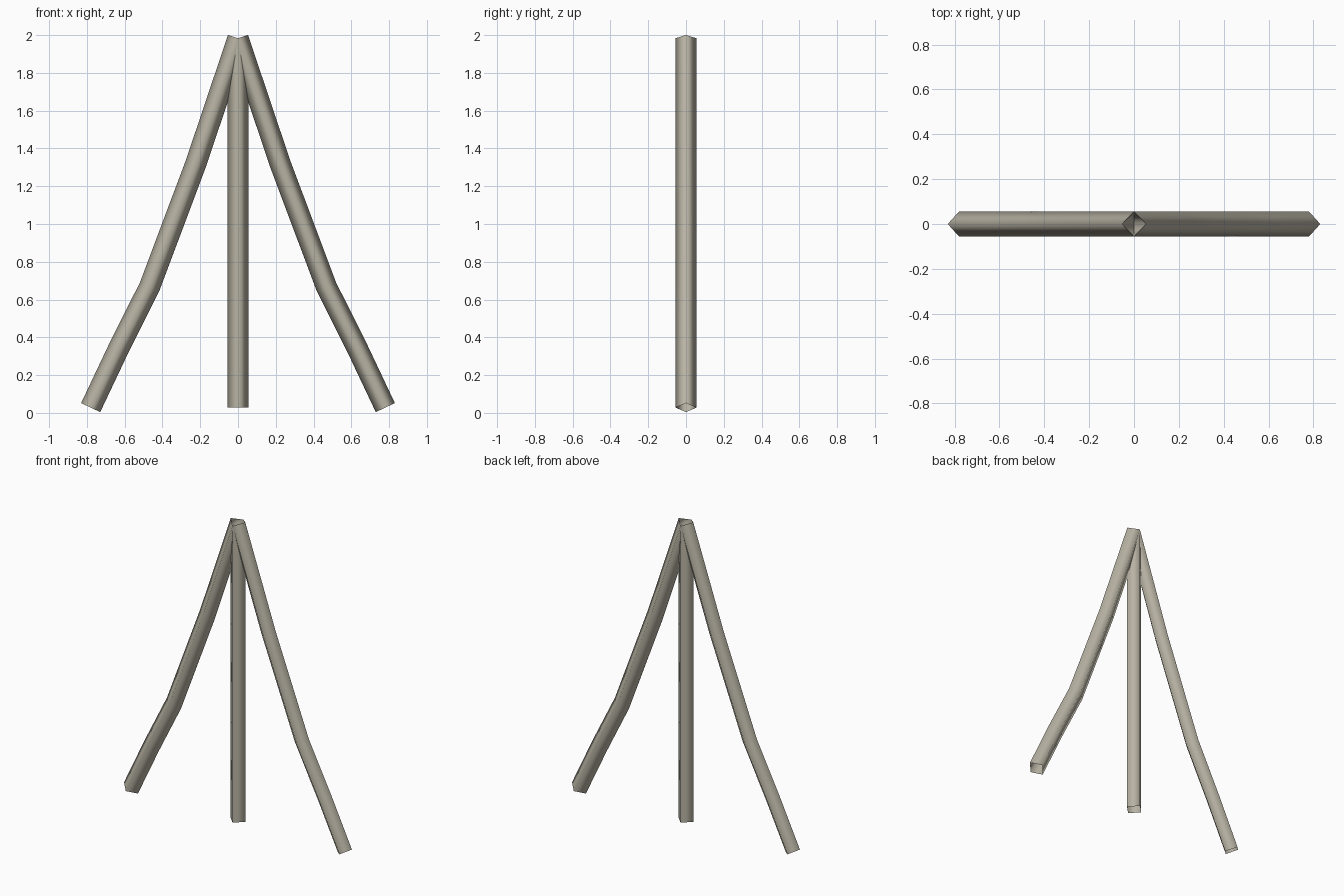
import bpy
import bmesh
from mathutils import Vector

if "Cube" in bpy.data.objects:
    bpy.data.objects.remove(bpy.data.objects["Cube"])

RADIUS = 0.056

wood = bpy.data.materials.new("pale_grey_beige")
wood.diffuse_color = (0.48, 0.45, 0.37, 1.0)
wood.use_nodes = True
wood.node_tree.nodes["Principled BSDF"].inputs["Base Color"].default_value = wood.diffuse_color


def tube(name, path):
    """Open four-sided tube, diamond in section, along a path in the xz plane."""
    pts = [Vector((x, 0, z)) for x, z in path]
    bm = bmesh.new()
    rings = []
    for i, p in enumerate(pts):
        before = (p - pts[i - 1]).normalized() if i > 0 else Vector()
        after = (pts[i + 1] - p).normalized() if i < len(pts) - 1 else Vector()
        along = (before + after).normalized()
        side = Vector((0, RADIUS, 0))
        out = side.cross(along)
        rings.append([bm.verts.new(p + d) for d in (out, side, -out, -side)])
    for a, b in zip(rings, rings[1:]):
        for k in range(4):
            n = (k + 1) % 4
            bm.faces.new((a[k], a[n], b[n], b[k])).smooth = True
    bmesh.ops.recalc_face_normals(bm, faces=bm.faces)
    mesh = bpy.data.meshes.new(name)
    bm.to_mesh(mesh)
    bm.free()
    mesh.materials.append(wood)
    obj = bpy.data.objects.new(name, mesh)
    bpy.context.collection.objects.link(obj)


# Splayed legs, bending outwards towards the foot
leg = [(0, 1.983), (0.223, 1.32), (0.467, 0.67), (0.63, 0.345), (0.78, 0.028)]
tube("right_leg", leg)
tube("left_leg", [(-x, z) for x, z in leg])

# Upright centre leg
tube("centre_leg", [(0, 1.983), (0, 1.32), (0, 0.67), (0, 0.028)])
